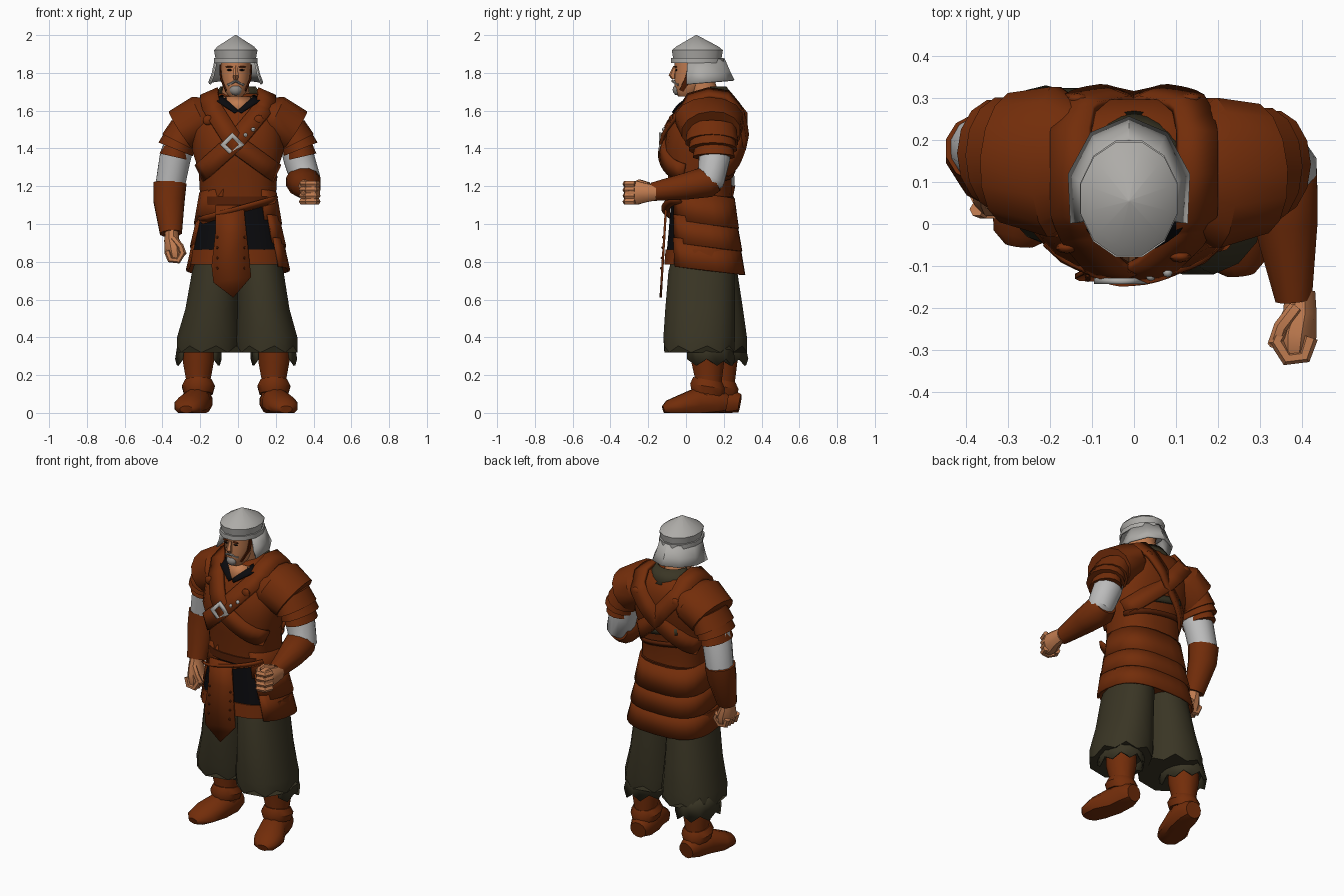
import bpy, bmesh, math
from mathutils import Vector as V

cube = bpy.data.objects.get("Cube")
if cube:
    bpy.data.objects.remove(cube, do_unlink=True)

X, Y, Z = V((1, 0, 0)), V((0, 1, 0)), V((0, 0, 1))
SQ = .78  # squareness of the trunk cross-section
made = []


def material(name, *rgb):
    m = bpy.data.materials.new(name)
    m.use_nodes = True
    m.diffuse_color = (*rgb, 1)
    m.node_tree.nodes["Principled BSDF"].inputs["Base Color"].default_value = (*rgb, 1)
    return m


leather = material("brown leather", .17, .026, .003)
dark = material("dark leather", .09, .014, .002)
olive = material("olive cloth", .042, .036, .018)
steel = material("steel", .42, .41, .39)
linen = material("pale linen", .5, .5, .5)
skin = material("skin", .53, .2, .08)
black = material("black cloth", .003, .003, .004)
beard = material("grey hair", .27, .25, .23)


def finish(name, bm, mat, thick=0):
    bmesh.ops.recalc_face_normals(bm, faces=bm.faces)
    me = bpy.data.meshes.new(name)
    bm.to_mesh(me)
    bm.free()
    ob = bpy.data.objects.new(name, me)
    bpy.context.collection.objects.link(ob)
    me.materials.append(mat)
    if thick:
        mod = ob.modifiers.new("thickness", "SOLIDIFY")
        mod.thickness, mod.offset = thick, 0
    made.append(ob)
    return ob


def tube(name, mat, rings, n=12, hint=X, axis=None, arc=None,
         thick=0, tilt=0, jag=0, sq=1):
    """Loft of elliptical rings (x, y, z, radius a, radius b)."""
    bm = bmesh.new()
    pts = [V(r[:3]) for r in rings]
    rows = []
    for i, r in enumerate(rings):
        t = axis or (pts[min(i + 1, len(pts) - 1)] - pts[max(i - 1, 0)]).normalized()
        u = (hint - t * hint.dot(t)).normalized()
        v = t.cross(u)
        row = []
        for k in range(n + 1 if arc else n):
            a = math.radians(arc[0] + (arc[1] - arc[0]) * k / n) if arc else math.tau * (k + .5) / n
            c, s = [math.copysign(abs(f) ** sq, f) for f in (math.cos(a), math.sin(a))]
            p = pts[i] + u * c * r[3] + v * s * r[4] - Z * tilt * s
            if jag and i == len(rings) - 1 and k % 2:
                p.z -= jag
            row.append(bm.verts.new(p))
        rows.append(row)
    for a, b in zip(rows, rows[1:]):
        for k in range(n):
            j = (k + 1) % len(a)
            bm.faces.new((a[k], a[j], b[j], b[k]))
    if not arc:
        bm.faces.new(rows[0])
        bm.faces.new(rows[-1])
    return finish(name, bm, mat, thick)


def stack(name, mat, rings, **kw):
    return tube(name, mat, rings, axis=Z, **kw)


def ribbon(name, mat, pts, width, thick=.014):
    """Flat strap along a path, facing away from the trunk axis."""
    bm = bmesh.new()
    rows = []
    for i, p in enumerate(pts):
        t = pts[min(i + 1, len(pts) - 1)] - pts[max(i - 1, 0)]
        w = t.cross(p - V((0, .1, 1.35))).normalized() * width / 2
        rows.append((bm.verts.new(p - w), bm.verts.new(p + w)))
    for a, b in zip(rows, rows[1:]):
        bm.faces.new((*a, b[1], b[0]))
    return finish(name, bm, mat, thick)


def ball(name, mat, loc, size, n=10):
    bm = bmesh.new()
    bmesh.ops.create_uvsphere(bm, u_segments=n, v_segments=6, radius=1)
    bmesh.ops.scale(bm, vec=size, verts=bm.verts)
    bmesh.ops.translate(bm, vec=loc, verts=bm.verts)
    return finish(name, bm, mat)


def plate(name, mat, outline, y0, lean=0, thick=.012):
    """Flat panel in the x-z plane that leans forward as it goes down."""
    bm = bmesh.new()
    top = outline[0][1]
    bm.faces.new([bm.verts.new((x, y0 - lean * (top - z), z)) for x, z in outline])
    return finish(name, bm, mat, thick)


# Trunk armour
TRUNK = [(0, .08, 1.1, .2, .165), (0, .07, 1.28, .21, .17), (0, .075, 1.39, .245, .192),
         (0, .1, 1.5, .24, .2), (0, .13, 1.6, .22, .168), (0, .13, 1.66, .165, .13),
         (0, .13, 1.69, .1, .09)]
stack("cuirass", leather, TRUNK, n=20, sq=SQ)


def on_trunk(x, z, side, off=.01):
    z = min(max(z, TRUNK[0][2]), TRUNK[-1][2])
    a, b = next((a, b) for a, b in zip(TRUNK, TRUNK[1:]) if a[2] <= z <= b[2])
    f = (z - a[2]) / (b[2] - a[2])
    cy, rx, ry = [a[i] + (b[i] - a[i]) * f for i in (1, 3, 4)]
    d = max(0, 1 - min(1, abs(x) / rx) ** (2 / SQ)) ** (SQ / 2)
    return V((x, cy + side * (ry * d + off), z))


def lay(x0, z0, x1, z1, side, off=.01, n=9):
    return [on_trunk(x0 + (x1 - x0) * k / n, z0 + (z1 - z0) * k / n, side, off) for k in range(n + 1)]


# Crossing chest and back straps that pass over the shoulders
for s, tag in ((1, "left"), (-1, "right")):
    front = lay(-s * .2, 1.27, -.02, 1.43, -1) + lay(-.02, 1.43, s * .14, 1.62, -1)[1:]
    back = lay(s * .14, 1.62, 0, 1.45, 1) + lay(0, 1.45, -s * .2, 1.27, 1)[1:]
    over = [V((s * .15, y, z)) for y, z in ((.02, 1.665), (.12, 1.695), (.22, 1.68))]
    ribbon(tag + "_shoulder_strap", leather, front + over + back, .1, .02)
    for side, x, z in ((-1, s * .135 - .025, 1.55), (1, s * .135, 1.58)):
        c = on_trunk(x, z, side, .02)
        ball(tag + "_strap_disc", leather, c, (.027, .014, .027))
    ball(tag + "_strap_stud", steel, on_trunk(.06 + s * .02, 1.485 + s * .015, -1, .02), (.012,) * 3, 8)
ribbon("lower_back_cloth", olive, lay(-.12, 1.38, .14, 1.33, 1, .006), .04)
ribbon("lower_back_strap", dark, lay(-.2, 1.3, .2, 1.24, 1, .008), .03)

# Diamond buckle
bm = bmesh.new()
outer, inner = [[bm.verts.new(on_trunk(-.03, 1.42, -1, .024) + V((math.cos(a) * r, 0, math.sin(a) * r)))
                 for a in (0, math.pi / 2, math.pi, -math.pi / 2)] for r in (.065, .034)]
for k in range(4):
    j = (k + 1) % 4
    bm.faces.new((outer[k], outer[j], inner[j], inner[k]))
finish("diamond_buckle", bm, steel, .014)

# Collar and neck
for s in (1, -1):
    ribbon("collar", black, lay(s * .105, 1.67, 0, 1.6, -1, .014, 5), .055, .01)
plate("throat", skin, [(-.08, 1.67), (.08, 1.67), (0, 1.605)], .01, 1.1, .01)
stack("nape_cloth", olive, [(0, .13, 1.645, .14, .135), (0, .12, 1.725, .09, .09)], arc=(5, 175), thick=.01)
head_start = len(made)
tube("neck", skin, [(0, .12, 1.6, .085, .08), (0, .1, 1.68, .075, .075), (0, .06, 1.8, .07, .08)])

# Head and face
stack("head", skin, [(0, .005, 1.675, .035, .045), (0, .015, 1.7, .058, .075), (0, .03, 1.75, .072, .092),
                     (0, .04, 1.8, .08, .1), (0, .045, 1.88, .08, .105)], n=14)
tube("nose", skin, [(0, -.058, 1.835, .01, .01), (0, -.072, 1.785, .018, .02), (0, -.064, 1.768, .014, .01)], n=6)
ball("goatee", beard, (0, -.043, 1.71), (.034, .028, .03))
tube("moustache", beard, [(-.042, -.04, 1.735, .006, .007), (0, -.067, 1.757, .012, .007),
                          (.042, -.04, 1.735, .006, .007)], n=6, hint=Y)
for s in (1, -1):
    ball("eye", black, (s * .032, -.051, 1.815), (.015, .006, .005), 8)
    ball("brow", dark, (s * .034, -.055, 1.832), (.02, .008, .004), 8)
    tube("cheek_strap", dark, [(s * .082, .03, 1.84, .02, .005), (s * .078, .01, 1.77, .018, .006),
                               (s * .05, -.022, 1.705, .016, .006)], n=6, hint=Y)

# Helmet, with a neck guard that comes to a ridge behind
stack("helmet_cap", steel, [(0, .06, 1.86, .108, .13), (0, .06, 1.92, .119, .14),
                            (0, .06, 1.94, .1, .115), (0, .055, 2, .003, .003)], n=12)
stack("helmet_band", steel, [(0, .06, 1.853, .12, .144), (0, .06, 1.88, .12, .144)], n=12)
stack("helmet_neck_guard", steel, [(0, .06, 1.86, .112, .14), (0, .065, 1.79, .128, .165),
                                   (0, .07, 1.745, .146, .182)], n=6, arc=(-22, 202), thick=.01, tilt=-.015)
for ob in made[head_start:]:
    ob.location.x = -.012

# Layered shoulder guards
for s, tag in ((1, "left"), (-1, "right")):
    lames = {
        "shoulder_cap": [(.11, .14, 1.58, .13, .09), (.19, .135, 1.56, .183, .125), (.295, .145, 1.49, .158, .128)],
        "upper_lame": [(.27, .15, 1.51, .13, .09), (.31, .15, 1.43, .142, .102)],
        "middle_lame": [(.3, .155, 1.47, .115, .085), (.33, .155, 1.395, .13, .098)],
        "lower_lame": [(.32, .16, 1.42, .1, .07), (.335, .16, 1.355, .113, .082)]}
    for part, rings in lames.items():
        tube(tag + "_" + part, leather, [(s * x, y - s * .013, *r) for x, y, *r in rings], hint=Y, n=14)

# Arms: the left one bent forward, the right one hanging
tube("left_sleeve", linen, [(.29, .15, 1.46, .08, .08), (.325, .15, 1.34, .085, .085),
                            (.36, .13, 1.23, .08, .075), (.365, .09, 1.2, .06, .06)], hint=X)
tube("left_bracer", leather, [(.35, .17, 1.235, .07, .06), (.345, .12, 1.225, .094, .086),
                              (.362, 0, 1.2, .078, .073), (.38, -.18, 1.17, .045, .05)], hint=X)
tube("right_sleeve", linen, [(-.3, .15, 1.46, .08, .08), (-.335, .17, 1.34, .085, .085),
                             (-.36, .18, 1.2, .08, .08)], hint=X)
tube("right_bracer", leather, [(-.36, .18, 1.215, .09, .085), (-.365, .165, 1.12, .085, .08),
                               (-.355, .105, .95, .06, .055)], hint=X)


def fist(tag, wrist, along, across, curl):
    w = V(wrist)
    ring = lambda d, c, a, b: (*(w + along * d + curl * c), a, b)
    tube(tag + "_hand", skin, [ring(-.02, 0, .042, .036), ring(.03, 0, .052, .04), ring(.08, .012, .066, .052),
                               ring(.12, .015, .062, .046), ring(.145, .015, .05, .03)], hint=across, n=10)
    for k in range(4):
        base = w + across * (k - 1.5) * .031
        path = [(.09, -.025), (.135, -.01), (.14, .03), (.1, .055), (.07, .04)]
        tube(tag + "_finger", skin, [(*(base + along * d + curl * c), .018, .018) for d, c in path],
             hint=across, n=6)
    path = [(.02, .01, .04), (.065, .045, .055), (.11, .06, .035)]
    tube(tag + "_thumb", skin, [(*(w + along * d + curl * c + across * e), .018, .018) for d, c, e in path],
         hint=across, n=6)


fist("left", (.395, -.18, 1.165), -Y, Z, -X)
fist("right", (-.352, .095, .945), V((.03, -.15, -1)).normalized(), -Y, X)

# Waist: belt, dark under-cloth and overlapping skirt layers, wrapped further across the right hip on top
stack("under_cloth", black, [(0, .08, 1.12, .19, .16), (0, .085, .97, .228, .178), (0, .09, .84, .255, .195)], n=20, sq=.8)
stack("skirt_hem", leather, [(0, .09, .865, .255, .2), (0, .09, .785, .263, .207)], n=20, sq=.8)
layers = ((1.16, 1, .2, .228, -60, 255), (1.03, .88, .215, .25, -50, 205), (.91, .755, .235, .27, -43, 198))
for top, low, r0, r1, start, end in layers:
    stack("skirt_layer", leather, [(0, .085, top, r0, r0 * .84), (0, .1, low, r1, r1 * .77)],
          n=18, arc=(start, end), thick=.012, tilt=.025, sq=.72)
stack("belt", dark, [(0, .08, 1.1, .207, .176), (0, .08, 1.145, .207, .176)], n=20, sq=SQ)
sash = [V((x, .08 - .188 * (1 - abs(x / .23) ** 2.6) ** .4, 1.075 + x * .28)) for x in [.04 * k for k in range(-5, 6)]]
ribbon("slanted_belt", leather, sash, .045)

# Pointed front panel with studs
plate("front_panel", leather, [(-.12, 1.1), (.03, 1.1), (.045, .95), (.07, .72), (-.025, .61), (-.13, .69),
                               (-.14, .78), (-.12, .95)], -.105, .06)
for x in (-.11, .035):
    for k in range(4):
        z = .93 - k * .055
        ball("panel_stud", dark, (x, -.111 - .06 * (1.1 - z), z), (.007,) * 3, 6)

# Trousers and boots, with the right leg standing further back and out
for s, tag, back, out in ((1, "left", 0, 0), (-1, "right", .07, .02)):
    legs = [(.11, .09, .845, .105, .16), (.118, .082, .75, .125, .178), (.135, .075, .55, .14, .188),
            (.152, .07, .4, .165, .193), (.155, .07, .355, .162, .188)]
    stack(tag + "_trouser_leg", olive, [(s * x, y + back * min(1, 2 * (.85 - z)), z, a + out * (.85 - z), b)
                                        for x, y, z, a, b in legs], n=16, jag=.035, sq=.9)
    x = s * (.19 + out)
    stack(tag + "_trouser_cuff", olive, [(x - s * .01, .1 + back, .4, .11, .13), (x, .11 + back, .285, .118, .145)],
          n=12, arc=(-45, 225), jag=.035, thick=.01)
    cy = .115 + back
    stack(tag + "_boot_shaft", leather, [(x, cy, .42, .085, .09), (x, cy, .27, .085, .09),
                                         (x, cy + .005, .17, .066, .072), (x, cy, .04, .07, .08)])
    stack(tag + "_boot_cuff", leather, [(x, cy, .175, .072, .08), (x, cy, .14, .09, .096),
                                        (x, cy, .1, .078, .088)], tilt=.015)
    # Foot: a lofted body flattened against the ground
    sole = [(-.01, .215, .05, .05, .05), (-.005, .16, .06, .073, .075), (.01, .06, .055, .077, .08),
            (.045, -.03, .035, .088, .06), (.06, -.095, .025, .068, .042), (.063, -.12, .018, .035, .02)]
    foot = tube(tag + "_boot_foot", leather, [(x + s * dx, y + back, *r) for dx, y, *r in sole])
    for v in foot.data.vertices:
        v.co.z = max(v.co.z, 0)

# Smooth shading with sharp creases
bpy.ops.object.select_all(action="DESELECT")
for ob in made:
    ob.select_set(True)
bpy.context.view_layer.objects.active = made[0]
bpy.ops.object.shade_smooth_by_angle(angle=math.radians(38))
